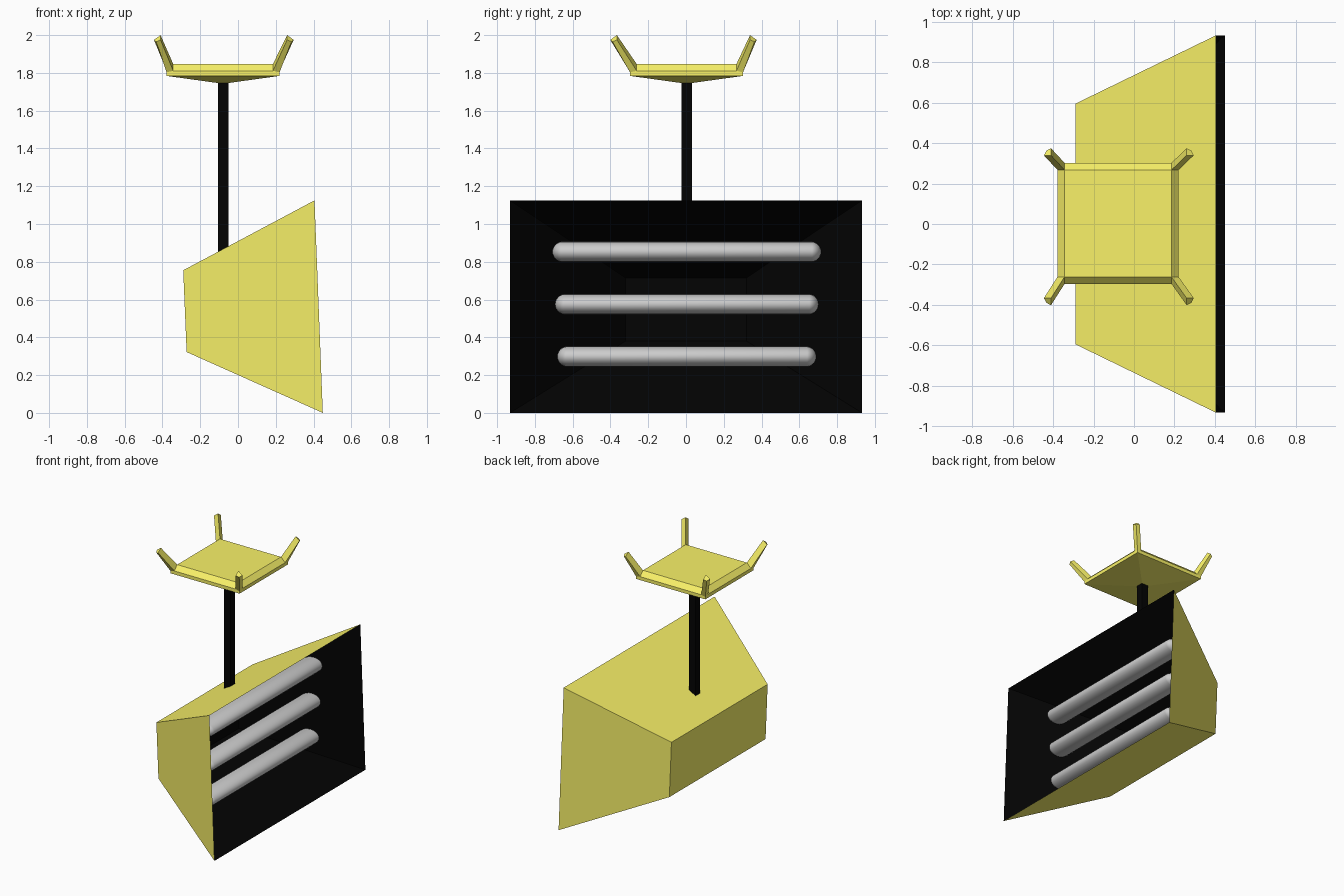
import bpy, bmesh
from mathutils import Matrix

if "Cube" in bpy.data.objects:
    bpy.data.objects.remove(bpy.data.objects["Cube"])


def material(name, rgb):
    m = bpy.data.materials.new(name)
    m.diffuse_color = (*rgb, 1)
    m.use_nodes = True
    m.node_tree.nodes["Principled BSDF"].inputs["Base Color"].default_value = m.diffuse_color
    return m


YELLOW = material("yellow_paint", (0.95, 0.89, 0.14))
BLACK = material("black_paint", (0.001, 0.001, 0.001))


def finish(bm, name, mat=None):
    me = bpy.data.meshes.new(name)
    bm.to_mesh(me)
    bm.free()
    ob = bpy.data.objects.new(name, me)
    bpy.context.collection.objects.link(ob)
    if mat:
        me.materials.append(mat)
    return ob


def loft(name, rings, mat, cap_start=True, cap_end=True, inward=False):
    """Skin matching rings of points, optionally capping the ends."""
    bm = bmesh.new()
    loops = [[bm.verts.new(p) for p in r] for r in rings]
    for a, b in zip(loops, loops[1:]):
        n = len(a)
        for i in range(n):
            j = (i + 1) % n
            bm.faces.new((a[i], a[j], b[j], b[i]))
    if cap_start:
        bm.faces.new(loops[0][::-1])
    if cap_end:
        bm.faces.new(loops[-1])
    bmesh.ops.recalc_face_normals(bm, faces=bm.faces)
    back = min(bm.faces, key=lambda f: f.calc_center_median().x)
    if inward and back.normal.x < 0:
        bmesh.ops.reverse_faces(bm, faces=bm.faces)
    return finish(bm, name, mat)


def upright(x_top, z_top, x_bot, z_bot, hy):
    """Tilted rectangle facing x."""
    return [(x_top, -hy, z_top), (x_top, hy, z_top),
            (x_bot, hy, z_bot), (x_bot, -hy, z_bot)]


def flat(cx, half, z):
    return [(cx + sx * half, sy * half + 0.003, z)
            for sx, sy in ((-1, -1), (1, -1), (1, 1), (-1, 1))]


# Lamp housing, open at the front, with black reflector inside
mouth = upright(0.405, 1.125, 0.449, 0.0, 0.932)
loft("lamp_housing", [upright(-0.29, 0.755, -0.272, 0.322, 0.594), mouth],
     YELLOW, cap_end=False)
loft("reflector", [upright(-0.23, 0.715, -0.215, 0.38, 0.32), mouth],
     BLACK, cap_end=False, inward=True)

# Three round-ended light tubes, oval in section
R, DEPTH = 0.054, 1.55
for i, (x, z, half) in enumerate([(0.175, 0.853, 0.711), (0.17, 0.575, 0.697),
                                  (0.165, 0.298, 0.685)]):
    bm = bmesh.new()
    bmesh.ops.create_uvsphere(bm, u_segments=24, v_segments=13, radius=R,
                              matrix=Matrix.Rotation(1.5707963, 4, 'X'))
    for v in bm.verts:
        v.co.y += (half - R) * (1 if v.co.y > 0 else -1) + 0.004
        v.co.x = v.co.x * DEPTH + x
        v.co.z += z
    for f in bm.faces:
        f.smooth = True
    finish(bm, f"light_tube_{i + 1}")

# Square post
CX = -0.079
loft("post", [flat(CX + 0.002, 0.028, 0.84), flat(CX + 0.002, 0.028, 1.78)], BLACK)

# Mounting plate: shallow pyramid underneath, bevelled rim on top
OUT, INN = 0.299, 0.264
loft("mounting_plate", [flat(CX, 0.004, 1.743), flat(CX, OUT, 1.784),
                        flat(CX, OUT, 1.811), flat(CX, INN, 1.847)], YELLOW)

# Four splayed corner prongs, tips cut to a blunt point
for sx in (-1, 1):
    for sy in (-1, 1):
        dx = -0.067 if sx < 0 else 0.075
        dy = -0.105 if sy < 0 else 0.072
        base = [(CX + sx * a, sy * b + 0.003, z) for a, b, z in
                ((OUT, OUT, 1.803), (INN, OUT, 1.811),
                 (INN, INN, 1.847), (OUT, INN, 1.811))]
        tip = [(x + dx, y + dy, t) for (x, y, _), t in
               zip(base, (1.965, 1.975, 2.0, 1.975))]
        x, y, z = tip[0]
        tip[0] = (x - sx * 0.012, y - sy * 0.012, z)
        side = ("left" if sx < 0 else "right") + ("_front" if sy < 0 else "_back")
        loft("prong_" + side, [base, tip], YELLOW)
